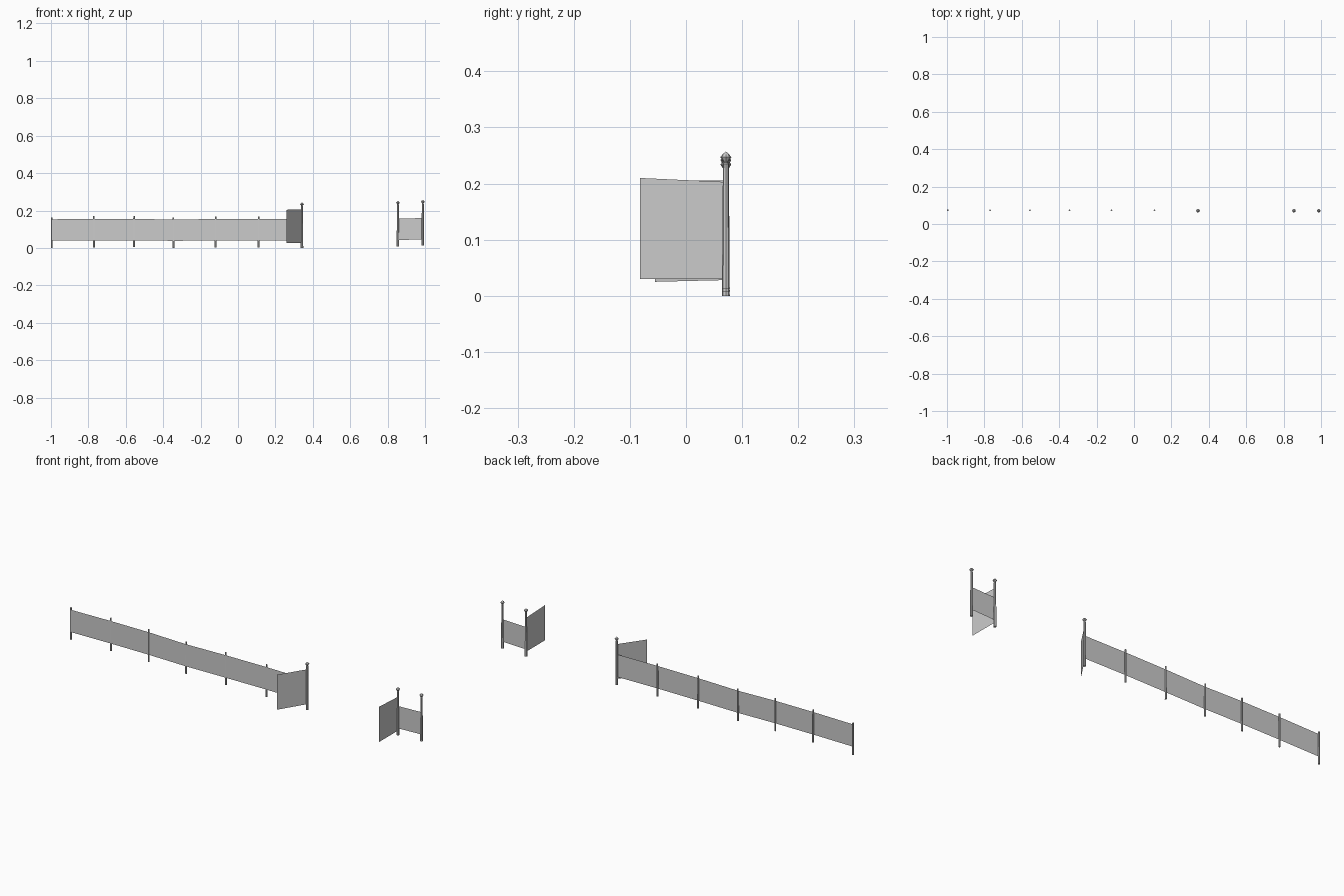
import bpy, bmesh
from math import cos, sin, pi

if "Cube" in bpy.data.objects:
    bpy.data.objects.remove(bpy.data.objects["Cube"])


def add_object(name, verts, faces):
    mesh = bpy.data.meshes.new(name)
    mesh.from_pydata(verts, [], faces)
    bm = bmesh.new()
    bm.from_mesh(mesh)
    bmesh.ops.recalc_face_normals(bm, faces=bm.faces)
    bm.to_mesh(mesh)
    bm.free()
    obj = bpy.data.objects.new(name, mesh)
    bpy.context.collection.objects.link(obj)
    return obj


def lathe(name, profile, loc, sides, lean=(0, 0)):
    """Flat-sided turned shape; profile is (radius, z), lean shifts the top."""
    x, y, z0 = loc
    height = profile[-1][1]
    verts, faces = [], []
    for r, z in profile:
        f = z / height
        for i in range(sides):
            a = 2 * pi * i / sides
            verts.append((x + lean[0] * f + r * cos(a),
                          y + lean[1] * f + r * sin(a), z0 + z))
    for k in range(len(profile) - 1):
        for i in range(sides):
            j = (i + 1) % sides
            faces.append((k * sides + i, k * sides + j,
                          (k + 1) * sides + j, (k + 1) * sides + i))
    n = len(verts)
    faces += [tuple(range(sides)), tuple(range(n - sides, n))]
    return add_object(name, verts, faces)


def panel(name, a, b):
    """Thin sheet between two (x, y, bottom, top) edges."""
    return add_object(name, [(a[0], a[1], a[2]), (b[0], b[1], b[2]),
                             (b[0], b[1], b[3]), (a[0], a[1], a[3])], [(0, 1, 2, 3)])


# Slim fence posts: x, base z, top z
slim = [(-0.996, 0.0, 0.163), (-0.77, 0.003, 0.17), (-0.556, 0.004, 0.17),
        (-0.345, 0.0, 0.163), (-0.12, 0.003, 0.168), (0.11, 0.003, 0.168)]
for i, (x, lo, hi) in enumerate(slim):
    h = hi - lo
    lathe(f"fence_post_{i + 1}", [(0.0048, 0), (0.0044, h * 0.5), (0.004, h)],
          (x, 0.0735, lo), 6)

# Large gate posts with a neck and a faceted finial
post_profile = [(0.0070, 0), (0.0066, 0.03), (0.0060, 0.12), (0.0052, 0.223)]
finial_profile = [(0.0048, 0), (0.0055, 0.004), (0.0035, 0.007), (0.0060, 0.010),
                  (0.0098, 0.016), (0.0060, 0.021), (0.0004, 0.026)]
for i, (x, z) in enumerate([(0.342, 0.0), (0.855, 0.008), (0.988, 0.013)]):
    lathe(f"gate_post_{i + 1}", post_profile, (x, 0.071, z), 8)
    lathe(f"gate_finial_{i + 1}", finial_profile, (x, 0.071, z + 0.218), 8)

# Fence panels running from post to post
edges = [(-0.996, 0.039, 0.153), (-0.77, 0.041, 0.156), (-0.556, 0.041, 0.156),
         (-0.345, 0.038, 0.151), (-0.12, 0.040, 0.155), (0.11, 0.041, 0.156),
         (0.342, 0.039, 0.154)]
for i, (a, b) in enumerate(zip(edges, edges[1:])):
    panel(f"fence_panel_{i + 1}", (a[0], 0.0705, *a[1:]), (b[0], 0.0705, *b[1:]))
panel("side_panel", (0.855, 0.0705, 0.042, 0.156), (0.988, 0.0705, 0.046, 0.160))

# Two open gate leaves swung towards the front
panel("left_gate", (0.340, 0.068, 0.028, 0.206), (0.258, -0.055, 0.025, 0.204))
panel("right_gate", (0.855, 0.068, 0.030, 0.203), (0.855, -0.082, 0.030, 0.210))
